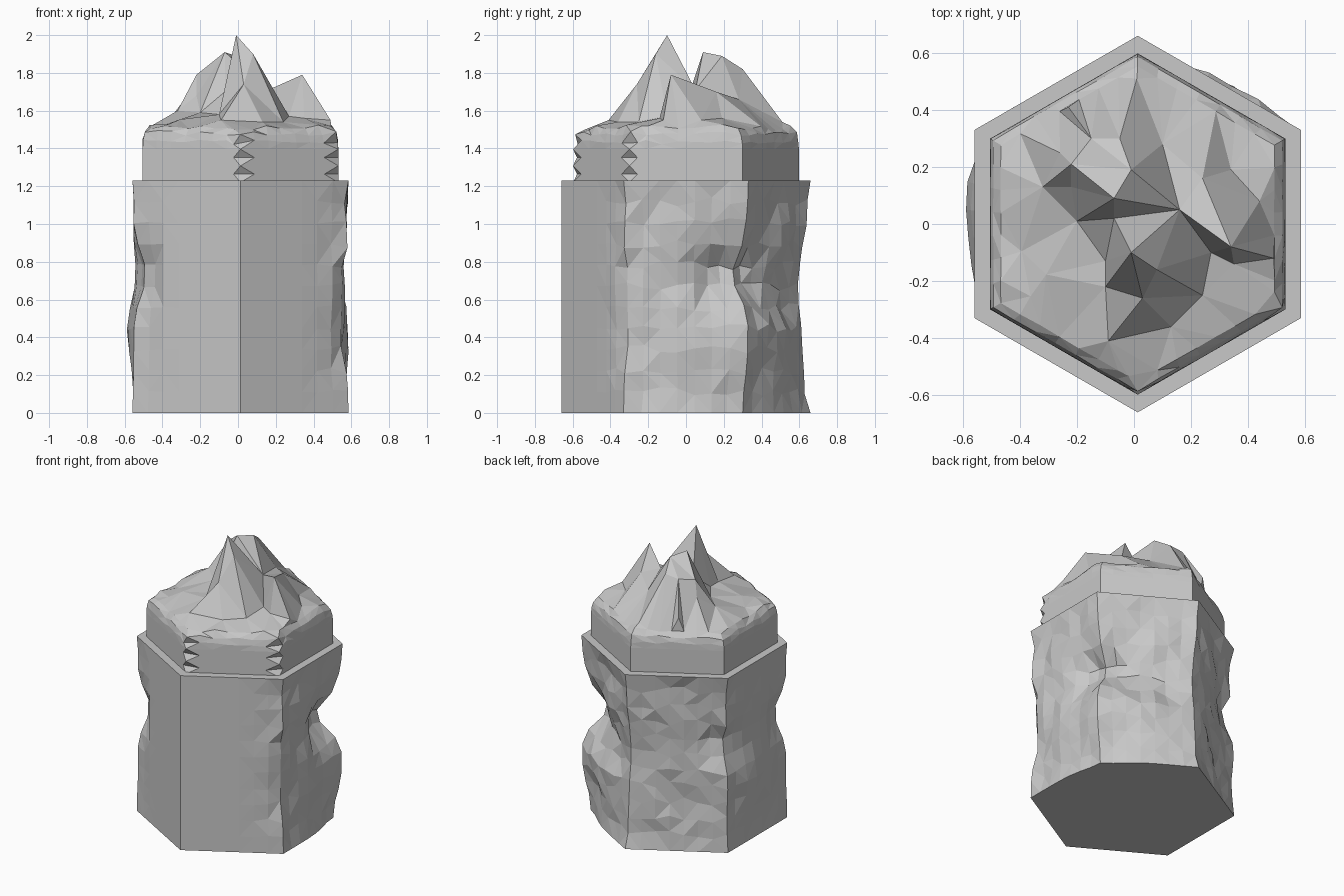
import bpy, bmesh, math, random
from mathutils import Vector, noise
from mathutils.geometry import delaunay_2d_cdt

random.seed(7)
if "Cube" in bpy.data.objects:
    bpy.data.objects.remove(bpy.data.objects["Cube"])

stone = bpy.data.materials.new("stone grey")
stone.use_nodes = True
stone.diffuse_color = (0.58, 0.58, 0.58, 1)
stone.node_tree.nodes["Principled BSDF"].inputs["Base Color"].default_value = stone.diffuse_color

CENTRE = 0.013
SEGMENTS = 7


def hex_point(u, radius):
    """Point on a hexagon outline; u counts corners from the front one."""
    side = int(u)
    a, b = (math.radians(60 * k - 90) for k in (side, side + 1))
    p = Vector((math.cos(a), math.sin(a), 0))
    q = Vector((math.cos(b), math.sin(b), 0))
    return p.lerp(q, u - side) * radius


def loft(bm, rings):
    """Skin closed rings of points with triangles."""
    loops = [[bm.verts.new(p) for p in ring] for ring in rings]
    quads = []
    for low, high in zip(loops, loops[1:]):
        for i in range(len(low)):
            j = (i + 1) % len(low)
            quads.append(bm.faces.new((low[i], low[j], high[j], high[i])))
    bmesh.ops.triangulate(bm, faces=quads, quad_method='SHORT_EDGE')
    return loops


def finish(bm, name):
    bmesh.ops.recalc_face_normals(bm, faces=bm.faces[:])
    mesh = bpy.data.meshes.new(name)
    bm.to_mesh(mesh)
    bm.free()
    mesh.materials.append(stone)
    obj = bpy.data.objects.new(name, mesh)
    obj.location.x = CENTRE
    bpy.context.collection.objects.link(obj)


outline = [i / SEGMENTS for i in range(6 * SEGMENTS)]

# Lower column: crisp front, weathered sides and back
# each scoop: outline position, height, width, tallness, depth
scoops = [(2, 0.75, 0.4, 0.14, 0.165), (5, 0.74, 0.25, 0.15, 0.085),
          (2.6, 0.62, 0.4, 0.12, 0.04), (4, 0.76, 0.4, 0.13, 0.06),
          (3, 0.6, 0.3, 0.3, 0.04), (4.4, 0.43, 0.3, 0.17, -0.04),
          (2.4, 0.4, 0.35, 0.12, -0.05), (2, 0, 0.3, 0.1, 0.06)]


def roughness(u):
    if u < 1:
        return max(0, (u - 0.65) / 0.35)
    if u > 5:
        return max(0, 1 - (u - 5) / 0.3) * 0.5
    return 0.3 if u > 4.2 else 1


def weathered(u, z):
    p = hex_point(u, 0.66)
    rough = roughness(u)
    depth = 0
    for su, sz, wide, tall, deep in scoops:
        depth += deep * math.exp(-((u - su) / wide) ** 2 - ((z - sz) / tall) ** 2)
    depth *= min(1, rough * 3)
    height = z
    if 0 < z < 1.23:
        swell = noise.noise(Vector((p.x, p.y, z)) * 4)
        depth += rough * (0.018 + 0.025 * swell + random.uniform(-0.01, 0.01))
        if abs(u - 1) < 0.1:
            depth += random.uniform(-0.015, 0.035)
        height += random.uniform(-0.025, 0.025) * rough
    p -= p.normalized() * depth
    p.z = height
    return p


levels = [1.23 * i / 11 for i in range(11)] + [1.23]
bm = bmesh.new()
loops = loft(bm, [[weathered(u, z) for u in outline] for z in levels])
bm.faces.new(loops[0])
bm.faces.new(loops[-1])
finish(bm, "lower_column")

# Upper tier: one face chipped at both its corners, shoulder bevelled into the summit
def chipped(u, z, row, radius):
    if row % 2:
        u = {0: 5.93, 1: 1.07}.get(u, u)
    p = hex_point(u, radius)
    p.z = z
    if row > 4:
        p -= p.normalized() * random.uniform(0, 0.01)
        p.z += random.uniform(-0.012, 0.012)
    return p


tier = [(1.22 + 0.044 * i, 0.598) for i in range(6)] + [(1.485, 0.587), (1.515, 0.555)]
rings = [[chipped(u, z, row, r) for u in outline] for row, (z, r) in enumerate(tier)]
bm = bmesh.new()
loft(bm, rings)

# Summit: three peaks rising from a rocky plateau
main_peak = [(-0.01, -0.1, 2), (0.08, -0.16, 1.9), (0.03, -0.26, 1.74),
             (-0.1, -0.22, 1.58), (-0.09, -0.41, 1.55), (0.13, -0.36, 1.54),
             (0.24, -0.25, 1.54), (0.16, 0.05, 1.71), (-0.1, -0.13, 1.58)]
back_peak = [(-0.07, 0.09, 1.91), (-0.01, 0.19, 1.89), (-0.05, 0.3, 1.82),
             (-0.15, 0.3, 1.81), (-0.22, 0.21, 1.79), (-0.07, 0.02, 1.7),
             (-0.22, 0.13, 1.68), (0.01, 0.51, 1.54), (-0.23, 0.41, 1.6),
             (-0.11, 0.49, 1.54), (0.1, 0.28, 1.66), (-0.26, 0.25, 1.69),
             (-0.2, 0.01, 1.59), (-0.32, 0.13, 1.6), (-0.36, 0.35, 1.56)]
side_peak = [(0.34, -0.08, 1.79), (0.24, 0.16, 1.7), (0.34, 0.19, 1.56),
             (0.49, -0.12, 1.55), (0.35, -0.14, 1.56), (0.27, -0.1, 1.57),
             (0.44, 0.08, 1.55)]
points = [Vector(p) - Vector((CENTRE, 0, 0)) for p in main_peak + back_peak + side_peak]
peaks = points[:]

# loose rocks of the plateau between the peaks and the rim
for radius, step, height in ((0.47, 0.5, 1.535), (0.37, 0.6, 1.56)):
    for i in range(int(6 / step)):
        p = hex_point(i * step + random.uniform(0, 0.25), radius)
        p.z = height + random.uniform(-0.02, 0.03)
        if all((p - q).xy.length > 0.14 for q in peaks):
            points.append(p)

rim = rings[-1]
points = rim + points
flat, _, faces, origin, _, _ = delaunay_2d_cdt(
    [p.xy for p in points], [], [list(range(len(rim)))], 1, 1e-5)
verts = [bm.verts.new((p.x, p.y, points[o[0]].z)) for p, o in zip(flat, origin)]
for face in faces:
    bm.faces.new([verts[i] for i in face])
bmesh.ops.remove_doubles(bm, verts=bm.verts[:], dist=0.0005)
finish(bm, "upper_tier_and_summit")
